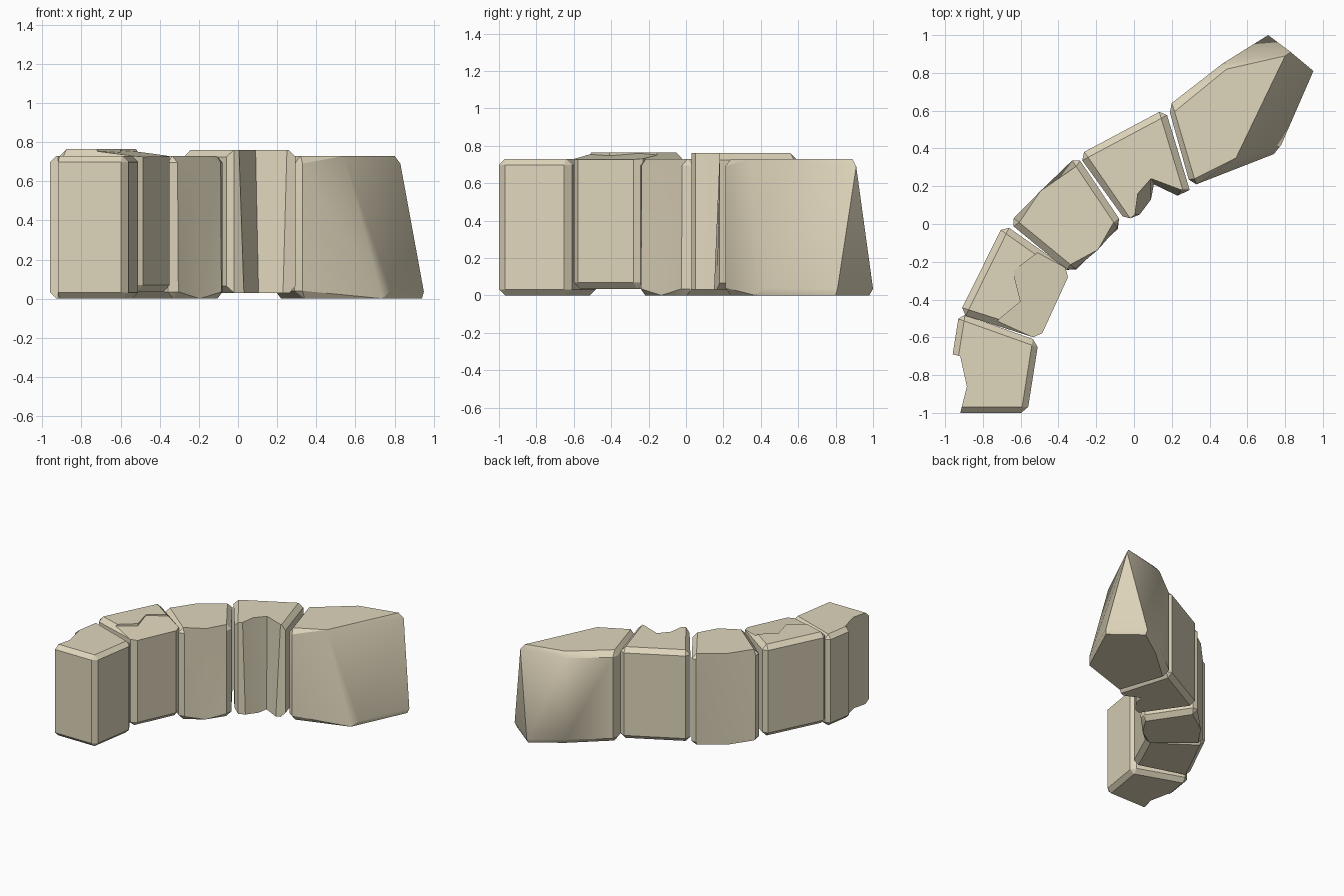
import bpy, bmesh
from mathutils import Vector

if "Cube" in bpy.data.objects:
    bpy.data.objects.remove(bpy.data.objects["Cube"])

stone = bpy.data.materials.new("sandstone")
stone.diffuse_color = (0.74, 0.67, 0.50, 1)
stone.use_nodes = True
stone.node_tree.nodes["Principled BSDF"].inputs["Base Color"].default_value = stone.diffuse_color


def finish(name, bm):
    bmesh.ops.recalc_face_normals(bm, faces=bm.faces[:])
    me = bpy.data.meshes.new(name)
    bm.to_mesh(me)
    bm.free()
    me.materials.append(stone)
    ob = bpy.data.objects.new(name, me)
    bpy.context.collection.objects.link(ob)
    return ob


def prism(pts, z0, z1, top=None):
    """Upright block; top maps a corner index to a shifted position at the top."""
    bm = bmesh.new()
    top = top or {}
    lo = [bm.verts.new((*p, z0)) for p in pts]
    hi = [bm.verts.new((*top.get(i, p), z1)) for i, p in enumerate(pts)]
    n = len(pts)
    bm.faces.new(lo[::-1])
    bm.faces.new(hi)
    for i in range(n):
        j = (i + 1) % n
        bm.faces.new((lo[i], lo[j], hi[j], hi[i]))
    return bm, lo, hi


def block(name, pts, z0, z1, corners, sides, top=None, width=0.035):
    """Chamfer the listed upright corners and the rims of the listed sides."""
    bm, lo, hi = prism(pts, z0, z1, top)
    n = len(pts)
    edges = [bm.edges.get((lo[i], hi[i])) for i in corners]
    for i in sides:
        for ring in (lo, hi):
            edges.append(bm.edges.get((ring[i], ring[(i + 1) % n])))
    bmesh.ops.bevel(bm, geom=edges, offset=width, segments=1, profile=0.5,
                    affect='EDGES', clamp_overlap=False)
    return finish(name, bm)


# End block with a chipped outer side
b1 = block("end_block",
           [(-.92, -1), (-.565, -1), (-.505, -.62), (-.925, -.47),
            (-.96, -.69), (-.92, -.70), (-.885, -.86)],
           0, .73, [1, 2, 3], [0, 1, 2, 3], width=.032)

# Second block, raised, with a cracked and sunken inner top
b2 = block("cracked_block",
           [(-.925, -.475), (-.50, -.61), (-.335, -.25), (-.69, .0)],
           .035, .765, [0, 1, 2, 3], [0, 1, 2, 3])
bm, lo, hi = prism([(-.72, -.51), (-.73, -.72), (-.40, -.80), (-.15, -.25),
                    (-.40, .0), (-.52, -.16), (-.64, -.25), (-.60, -.41)], .7, .9)
for v in lo:
    d = v.co.x * .89 - v.co.y * .45
    v.co.z = .756 - .12 * (d + .43)
cutter = finish("crack_cutter", bm)
cutter.hide_render = True
mod = b2.modifiers.new("crack", 'BOOLEAN')
mod.operation = 'DIFFERENCE'
mod.solver = 'EXACT'
mod.object = cutter
bpy.context.view_layer.objects.active = b2
b2.select_set(True)
bpy.ops.object.modifier_apply(modifier="crack")
bpy.data.objects.remove(cutter)

# Middle block with a worn inner face
b3 = block("middle_block",
           [(-.33, -.265), (-.195, -.132), (-.06, .0), (-.305, .365),
            (-.47, .15), (-.665, .01)],
           0, .73, [0, 2, 3, 5], [0, 1, 2, 3, 4, 5], top={1: (-.215, -.11)})

# Fourth block with a wedge broken out of the inner side
b4 = block("broken_block",
           [(-.06, .04), (-.02, .03), (.03, .05), (.09, .13), (.105, .21),
            (.23, .15), (.295, .18), (.165, .61), (-.295, .365)],
           .03, .76, [7, 8], [6, 7, 8],
           top={2: (.005, .05), 3: (.02, .16), 4: (.09, .24), 5: (.25, .18)})

# Large end block with sloping broken faces, a convex shape
bm = bmesh.new()
rim = [(.19, .59), (.20, .64), (.47, .85), (.29, .235), (.33, .21)]
pts = [(x, y, z) for x, y in rim for z in (.04, .69)]
pts += [(.215, .595, .73), (.49, .82, .73), (.80, .89, .73), (.54, .35, .73),
        (.32, .24, .73), (.83, .91, .69), (.95, .81, .035), (.71, 1, .035),
        (.78, .42, .04), (.66, .37, .24), (.74, .37, 0), (.94, .80, 0),
        (.71, .98, 0), (.22, .59, 0), (.48, .82, 0), (.34, .24, 0)]
for p in pts:
    bm.verts.new(p)
res = bmesh.ops.convex_hull(bm, input=bm.verts[:])
loose = [v for v in bm.verts if not v.link_faces]
bmesh.ops.delete(bm, geom=loose, context='VERTS')
bmesh.ops.dissolve_limit(bm, angle_limit=.03, verts=bm.verts[:], edges=bm.edges[:])
b5 = finish("large_end_block", bm)

# Smooth the soft bends, keep the cut edges sharp
bpy.ops.object.select_all(action='DESELECT')
for ob in (b1, b2, b3, b4, b5):
    ob.select_set(True)
bpy.context.view_layer.objects.active = b1
bpy.ops.object.shade_smooth_by_angle(angle=.5)
